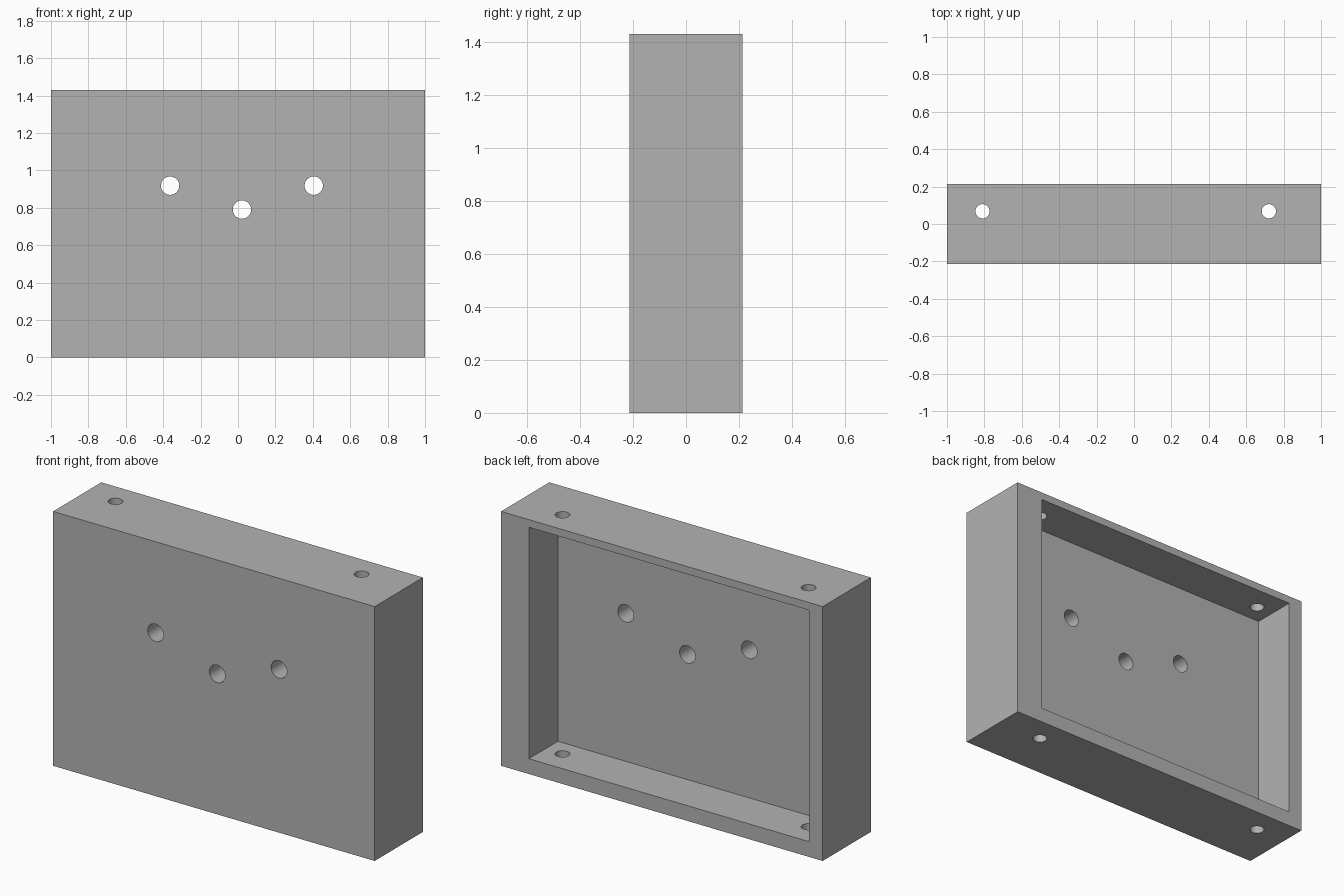
import bpy
from math import pi

cube = bpy.data.objects.get("Cube")
if cube:
    bpy.data.objects.remove(cube, do_unlink=True)

WIDTH, DEPTH, HEIGHT = 2.0, 0.428, 1.43

grey = bpy.data.materials.new("plain grey")
grey.use_nodes = True
colour = (0.45, 0.45, 0.45, 1)
grey.diffuse_color = colour
grey.node_tree.nodes["Principled BSDF"].inputs["Base Color"].default_value = colour


def box(name, low, high):
    """Box between two opposite corners."""
    centre = [(a + b) / 2 for a, b in zip(low, high)]
    bpy.ops.mesh.primitive_cube_add(size=1, location=centre)
    ob = bpy.context.object
    ob.name = name
    ob.scale = [b - a for a, b in zip(low, high)]
    bpy.ops.object.transform_apply(location=True, rotation=False, scale=True)
    ob.data.materials.append(grey)
    return ob


def drill(name, radius, length, location, rotation=(0, 0, 0)):
    """Round cutter for a through hole."""
    bpy.ops.mesh.primitive_cylinder_add(vertices=48, radius=radius, depth=length,
                                        location=location, rotation=rotation)
    ob = bpy.context.object
    ob.name = name
    ob.data.materials.append(grey)
    return ob


def cut(target, cutter):
    """Subtract the cutter and throw it away."""
    cutter.hide_render = True
    mod = target.modifiers.new("cut", "BOOLEAN")
    mod.operation = "DIFFERENCE"
    mod.solver = "EXACT"
    mod.object = cutter
    bpy.context.view_layer.objects.active = target
    bpy.ops.object.modifier_apply(modifier=mod.name)
    bpy.data.objects.remove(cutter, do_unlink=True)


# Solid block
housing = box("housing", (-WIDTH / 2, -DEPTH / 2, 0), (WIDTH / 2, DEPTH / 2, HEIGHT))

# Pocket open at the back, with uneven wall thickness
cut(housing, box("pocket_cutter", (-0.915, -0.043, 0.086), (0.827, DEPTH, 1.387)))

# Three holes through the front plate
for x, z in ((-0.363, 0.918), (0.021, 0.79), (0.405, 0.918)):
    cut(housing, drill("plate_hole_cutter", 0.049, 1, (x, 0, z), (pi / 2, 0, 0)))

# Two vertical holes through the top and bottom walls
for x in (-0.81, 0.721):
    cut(housing, drill("wall_hole_cutter", 0.038, 2 * HEIGHT, (x, 0.068, HEIGHT / 2)))

# Smooth hole walls, sharp edges
bpy.ops.object.select_all(action="DESELECT")
housing.select_set(True)
bpy.context.view_layer.objects.active = housing
bpy.ops.object.shade_smooth_by_angle(angle=pi / 6)
